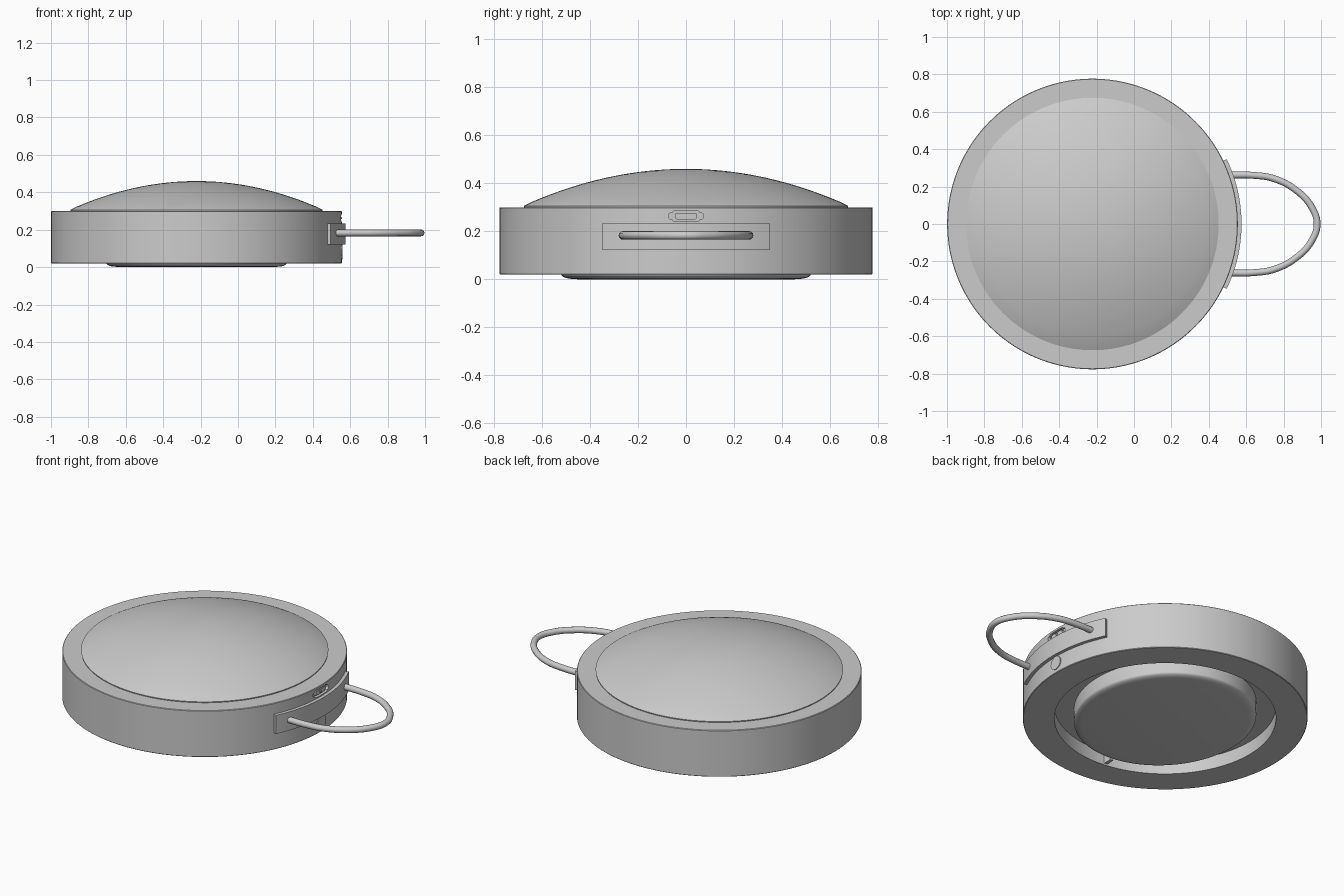
import bpy, bmesh, math
from mathutils import Vector

if "Cube" in bpy.data.objects:
    bpy.data.objects.remove(bpy.data.objects["Cube"])

CX, R = -0.222, 0.777          # centre and radius of the round body


def finish(name, bm):
    bmesh.ops.recalc_face_normals(bm, faces=bm.faces)
    me = bpy.data.meshes.new(name)
    bm.to_mesh(me)
    bm.free()
    ob = bpy.data.objects.new(name, me)
    bpy.context.collection.objects.link(ob)
    return ob


def smooth(ob):
    bpy.ops.object.select_all(action='DESELECT')
    ob.select_set(True)
    bpy.context.view_layer.objects.active = ob
    bpy.ops.object.shade_smooth_by_angle(angle=math.radians(35))


def lathe(name, profile, sx=1.0, sy=1.0, steps=128):
    """Spin an (r, z) profile that starts and ends on the axis."""
    bm = bmesh.new()
    vs = [bm.verts.new((r, 0, z)) for r, z in profile]
    es = [bm.edges.new(p) for p in zip(vs, vs[1:])]
    bmesh.ops.spin(bm, geom=vs + es, cent=(0, 0, 0), axis=(0, 0, 1),
                   angle=math.tau, steps=steps)
    bmesh.ops.remove_doubles(bm, verts=bm.verts, dist=1e-5)
    for v in bm.verts:
        v.co = (v.co.x * sx + CX, v.co.y * sy, v.co.z)
    return finish(name, bm)


def extrude(name, pts, vec):
    """Closed outline pushed along a vector."""
    bm = bmesh.new()
    f = bm.faces.new([bm.verts.new(p) for p in pts])
    g = bmesh.ops.extrude_face_region(bm, geom=[f])
    bmesh.ops.translate(bm, vec=vec, verts=[
        v for v in g['geom'] if isinstance(v, bmesh.types.BMVert)])
    return finish(name, bm)


def rounded(x, z, hw, hh, rad, n=8):
    """Rounded rectangle in the YZ plane, centred on y = 0."""
    pts = []
    for q, (sy, sz) in enumerate([(1, 1), (-1, 1), (-1, -1), (1, -1)]):
        for i in range(n + 1):
            a = math.pi / 2 * (q + i / n)
            pts.append((x, sy * (hw - rad) + rad * math.cos(a),
                        z + sz * (hh - rad) + rad * math.sin(a)))
    return pts


# Round body with a ring recess underneath
body = lathe("body", [(0, .10), (.605, .10), (.605, .02), (R - .003, .02),
                      (R, .023), (R, .297), (R - .003, .30), (0, .30)], steps=160)

# Switch pocket cut into the side
for hw, hh, rad in [(.058, .022, .012), (.072, .014, .010)]:
    cutter = extrude("switch_cutter", rounded(.535, .263, hw, hh, rad), (.1, 0, 0))
    cutter.hide_render = True
    mod = body.modifiers.new("pocket", 'BOOLEAN')
    mod.operation, mod.object, mod.solver = 'DIFFERENCE', cutter, 'EXACT'
    bpy.context.view_layer.objects.active = body
    bpy.ops.object.modifier_apply(modifier=mod.name)
    bpy.data.objects.remove(cutter)
smooth(body)

# Domed lens
dome = [(0, .29), (.672, .29), (.675, .306)]
dome += [(.675 * t, .46 - .152 * t * t) for t in [1 - i / 20 for i in range(1, 21)]]
smooth(lathe("dome_lens", dome))

# Foot pad with rounded rim, slightly oval
foot = [(0, 0), (.45, 0)]
foot += [(.47 + .05 * math.sin(a), .022 - .02 * math.cos(a))
         for a in [math.pi / 2 * i / 8 for i in range(9)]]
foot += [(.52, .11), (0, .11)]
smooth(lathe("foot_pad", foot, sx=.925))

# Small tab in the ring recess
tab = extrude("recess_tab", [(CX - .09, -.62, .03), (CX - .07, -.62, .03),
                             (CX - .07, -.55, .03), (CX - .09, -.55, .03)], (0, 0, .08))

# Curved handle plate on the right side
N = 24
arc = [math.radians(-25.8 + 51.6 * i / N) for i in range(N + 1)]
ring = [(CX + .797 * math.cos(a), .797 * math.sin(a), .122) for a in arc]
ring += [(CX + .765 * math.cos(a), .765 * math.sin(a), .122) for a in reversed(arc)]
smooth(extrude("handle_plate", ring, (0, 0, .112)))

# Wire loop handle
half = [(.50, .262), (.64, .26), (.75, .242), (.87, .178), (.95, .09)]
path = half + [(.979, 0)] + [(x, -y) for x, y in reversed(half)]
cu = bpy.data.curves.new("handle_loop", 'CURVE')
cu.dimensions, cu.bevel_depth, cu.bevel_resolution = '3D', .018, 4
cu.resolution_u, cu.use_fill_caps = 10, True
sp = cu.splines.new('BEZIER')
sp.bezier_points.add(len(path) - 1)
for bp, (x, y) in zip(sp.bezier_points, path):
    bp.co = Vector((x, y, .183))
    bp.handle_left_type = bp.handle_right_type = 'AUTO'
bpy.context.collection.objects.link(bpy.data.objects.new("handle_loop", cu))

# Slide switch: collar and knob inside the pocket
smooth(extrude("switch_slider", rounded(.52, .263, .045, .013, .008), (.03, 0, 0)))
smooth(extrude("switch_pin", rounded(.52, .263, .008, .006, .0055), (.035, 0, 0)))

# Round push button below the plate
smooth(extrude("round_button", rounded(.52, .08, .04, .04, .0399), (.04, 0, 0)))
